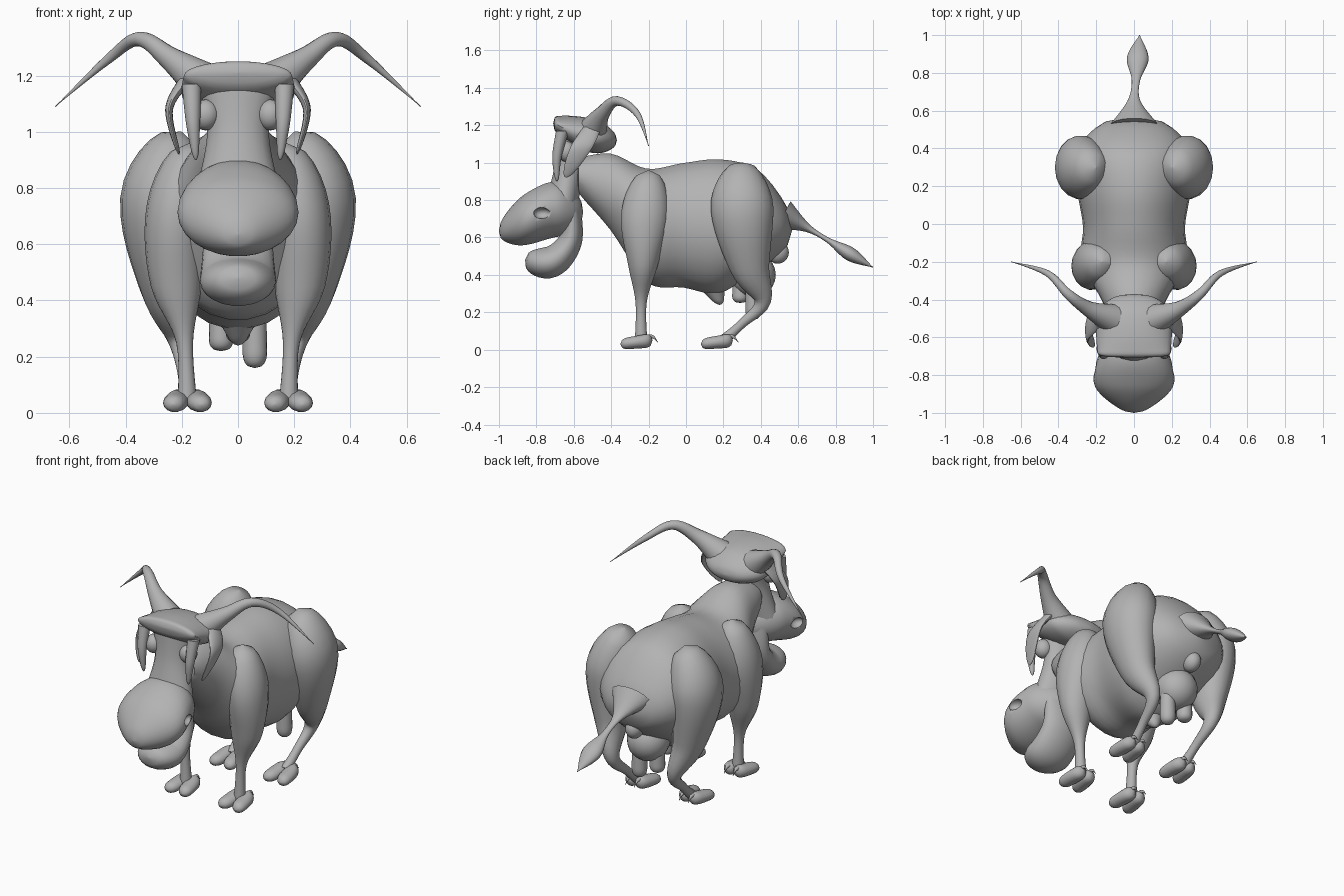
import bpy, bmesh, math
from mathutils import Vector

cube = bpy.data.objects.get("Cube")
if cube:
    bpy.data.objects.remove(cube, do_unlink=True)

hide = bpy.data.materials.new("plain grey hide")
hide.use_nodes = True
hide.diffuse_color = (0.45, 0.45, 0.45, 1)
shader = hide.node_tree.nodes["Principled BSDF"]
shader.inputs["Base Color"].default_value = hide.diffuse_color

ALONG_Y = Vector((0, 1, 0))
ALONG_Z = Vector((0, 0, 1))


def finish(name, bm, mirror):
    """Turn a bmesh into a smooth-shaded, optionally mirrored part."""
    bmesh.ops.recalc_face_normals(bm, faces=bm.faces)
    mesh = bpy.data.meshes.new(name)
    bm.to_mesh(mesh)
    bm.free()
    mesh.materials.append(hide)
    part = bpy.data.objects.new(name, mesh)
    bpy.context.collection.objects.link(part)
    bpy.ops.object.select_all(action="DESELECT")
    part.select_set(True)
    bpy.context.view_layer.objects.active = part
    bpy.ops.object.shade_smooth_by_angle(angle=math.radians(40))
    if mirror:
        part.modifiers.new("mirror", "MIRROR")
    return part


def sample(keys, t):
    """Smooth value at t (0 to 1) along evenly spaced keys."""
    last = len(keys) - 1
    span = min(int(t * last), last - 1)
    t = t * last - span
    before, start = keys[max(span - 1, 0)], keys[span]
    end, after = keys[span + 1], keys[min(span + 2, last)]
    slope_in, slope_out = (end - before) / 2, (after - start) / 2
    ease = t * t * (3 - 2 * t)
    return (start + (end - start) * ease
            + slope_in * (t * (1 - t) ** 2) - slope_out * (t * t * (1 - t)))


def dome(distance, reach):
    """Rounds off an end over the given reach."""
    if distance >= reach:
        return 1
    return math.sqrt(1 - (1 - distance / reach) ** 2)


def loft(name, path, widths, depths=None, axis=None, mirror=False,
         round_start=0, round_end=0, sides=18, steps=24):
    """Skin elliptical rings along a smooth path."""
    path = [Vector(point) for point in path]
    depths = depths or widths
    bm = bmesh.new()
    rings = []
    for i in range(steps + 1):
        t = i / steps
        ahead, behind = min(t + 0.02, 1), max(t - 0.02, 0)
        tangent = axis or (sample(path, ahead) - sample(path, behind)).normalized()
        across = Vector((1, 0, 0))
        across = (across - tangent * across.dot(tangent)).normalized()
        up = tangent.cross(across)
        taper = dome(t, round_start) * dome(1 - t, round_end)
        width = max(sample(widths, t) * taper, 0.002)
        depth = max(sample(depths, t) * taper, 0.002)
        ring = []
        for k in range(sides):
            angle = math.tau * k / sides
            ring.append(bm.verts.new(sample(path, t) + across * width * math.cos(angle)
                                     + up * depth * math.sin(angle)))
        rings.append(ring)
    for ring, following in zip(rings, rings[1:]):
        for k in range(sides):
            bm.faces.new((ring[k - 1], ring[k], following[k], following[k - 1]))
    bm.faces.new(rings[0])
    bm.faces.new(rings[-1])
    return finish(name, bm, mirror)


def hull(name, back, front, tops, bottoms, widths, round_start, round_end):
    """Loft along y between an upper and a lower outline."""
    path, depths = [], []
    for i, (top, bottom) in enumerate(zip(tops, bottoms)):
        y = back + (front - back) * i / (len(tops) - 1)
        path.append((0, y, (top + bottom) / 2))
        depths.append((top - bottom) / 2)
    return loft(name, path, widths, depths, ALONG_Y, round_start=round_start,
                round_end=round_end, sides=26, steps=30)


def ball(name, centre, radii, mirror=False):
    bm = bmesh.new()
    bmesh.ops.create_uvsphere(bm, u_segments=18, v_segments=12, radius=1)
    bmesh.ops.scale(bm, vec=radii, verts=bm.verts)
    bmesh.ops.translate(bm, vec=centre, verts=bm.verts)
    return finish(name, bm, mirror)


# Torso running forward into the neck
hull("torso_and_neck", .57, -.6,
     tops=(.8, .97, 1.02, 1, .97, 1.05, 1.02),
     bottoms=(.5, .42, .3, .33, .36, .64, .86),
     widths=(.24, .3, .3, .27, .28, .17, .11), round_start=.17, round_end=.05)

# Limbs
loft("front_leg",
     [(.17, -.2, .96), (.22, -.22, .7), (.22, -.23, .45), (.19, -.24, .25), (.18, -.24, .03)],
     widths=(.1, .11, .09, .03, .035), depths=(.1, .13, .08, .03, .035),
     axis=ALONG_Z, mirror=True, round_start=.2)
loft("hind_leg",
     [(.2, .3, 1), (.28, .3, .75), (.26, .34, .45), (.21, .41, .26), (.19, .3, .14), (.18, .2, .05)],
     widths=(.12, .14, .09, .04, .025, .03), depths=(.13, .17, .11, .045, .025, .03),
     mirror=True, round_start=.2, steps=30)

# Cloven feet with dewclaws
for leg, y in (("front", -.25), ("hind", .18)):
    for side, sign in (("inner", -1), ("outer", 1)):
        x = .18 + sign * .03
        loft(f"{leg}_{side}_toe", [(x, y + .07, .05), (x + sign * .02, y - .1, .03)],
             widths=(.035, .045, .035), depths=(.04, .03), axis=ALONG_Y, mirror=True,
             round_start=.3, round_end=.3, sides=14, steps=14)
        loft(f"{leg}_{side}_dewclaw",
             [(x, y + .03, .06), (x, y + .07, .07), (x, y + .1, .04)],
             widths=(.02, 0), mirror=True, sides=10, steps=8)

# Udder, teats and body bumps
ball("udder", (0, .36, .4), (.12, .12, .12))
ball("rear_bump", (0, .49, .52), (.05, .06, .06))
loft("belly_bump", [(0, .1, .42), (0, .18, .24)], widths=(.12, .02), axis=ALONG_Z,
     round_end=.2)
for side, x, y, bottom in (("left", .06, .36, .16), ("right", -.06, .36, .22), ("front", 0, .29, .25)):
    loft(side + "_teat", [(x, y, .4), (x, y, bottom)], widths=(.04, .045), axis=ALONG_Z,
         round_end=.3)

# Tail with its leaf-shaped tuft
tail_widths = (.13, .035, .022, .058, 0)
loft("tail", [(0, .52, .72), (0, .65, .65), (.01, .76, .585), (.02, .88, .51), (.03, 1, .44)],
     tail_widths, [width * .65 for width in tail_widths])

# Skull, face and muzzle
hull("skull", -.37, -.71, tops=(1.18, 1.23, 1.25, 1.25), bottoms=(1.06, 1.05, 1.08, 1.17),
     widths=(.15, .2, .2, .19), round_start=.3, round_end=.1)
loft("face", [(0, -.59, 1.2), (0, -.62, 1), (0, -.67, .75)],
     widths=(.16, .11, .16), depths=(.09, .08, .09), axis=ALONG_Z)
muzzle = hull("muzzle", -.55, -1, tops=(.85, .9, .84, .72), bottoms=(.62, .6, .56, .55),
              widths=(.12, .19, .21, .1), round_start=.3, round_end=.3)

# Nostrils sunk into the muzzle
cutter = ball("nostril_cutter", (.21, -.77, .73), (.04, .045, .03), True)
cutter.hide_render = True
cutter.hide_viewport = True
cut = muzzle.modifiers.new("nostrils", "BOOLEAN")
cut.object = cutter
cut.operation = "DIFFERENCE"

# Hanging lower jaw
loft("lower_jaw", [(0, -.61, .75), (0, -.62, .58), (0, -.72, .47), (0, -.86, .48)],
     widths=(.12, .125, .135, .12), depths=(.05, .065, .085, .08), round_end=.3, sides=22)

# Paired horns, ears, eyelids and eyes
loft("horn",
     [(.12, -.5, 1.17), (.24, -.45, 1.26), (.35, -.37, 1.33), (.46, -.26, 1.26), (.65, -.2, 1.09)],
     widths=(.08, .042, .026, .017, 0), mirror=True, sides=14)
loft("ear", [(.18, -.5, 1.19), (.245, -.56, 1.08), (.21, -.64, .92)],
     widths=(.03, .014, .01), depths=(.05, .06, .03), axis=ALONG_Z, mirror=True, round_end=.3)
loft("drooping_eyelid", [(.165, -.66, 1.17), (.16, -.69, 1.03), (.15, -.69, .9)],
     widths=(.035, .025, .01), axis=ALONG_Z, mirror=True, round_end=.2, sides=12)
ball("eye", (.115, -.64, 1.06), (.05, .05, .055), True)
